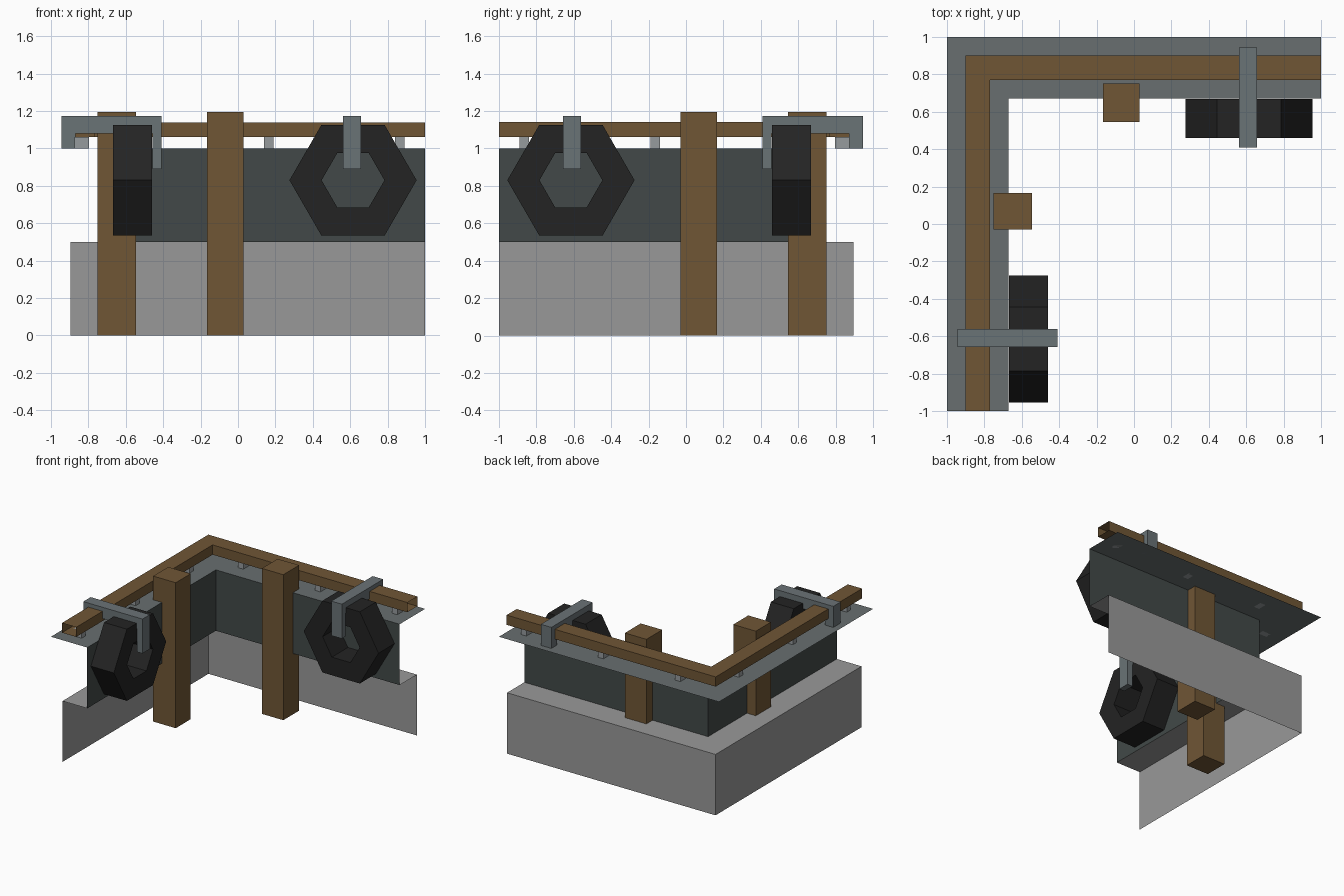
import bpy, bmesh, math

if "Cube" in bpy.data.objects:
    bpy.data.objects.remove(bpy.data.objects["Cube"])


def material(name, r, g, b):
    lin = lambda c: ((c / 255 + 0.055) / 1.055) ** 2.4
    m = bpy.data.materials.new(name)
    m.diffuse_color = (lin(r), lin(g), lin(b), 1)
    m.use_nodes = True
    m.node_tree.nodes["Principled BSDF"].inputs["Base Color"].default_value = m.diffuse_color
    return m


SLAB = material("slate_slab", 104, 111, 112)
WALL = material("dark_wall", 66, 73, 72)
BASE = material("grey_concrete", 153, 153, 153)
WOOD = material("brown_wood", 112, 86, 53)
RUBBER = material("black_rubber", 35, 35, 35)
STEEL = material("steel_bracket", 106, 115, 118)
PEG = material("pale_peg", 150, 155, 157)


def finish(name, bm, mat):
    me = bpy.data.meshes.new(name)
    bm.to_mesh(me)
    me.materials.append(mat)
    bpy.context.collection.objects.link(bpy.data.objects.new(name, me))


def both_arms(name, bm, mat):
    """Part on the back arm, plus its mirror across the corner diagonal."""
    bmesh.ops.recalc_face_normals(bm, faces=bm.faces)
    finish("back_" + name, bm, mat)
    for v in bm.verts:
        v.co.x, v.co.y = -v.co.y, -v.co.x
    bmesh.ops.reverse_faces(bm, faces=bm.faces)
    finish("left_" + name, bm, mat)
    bm.free()


def corner_strip(name, profile, mat):
    """Sweep (offset, z) profile round the L corner as an open sheet."""
    bm = bmesh.new()
    rows = [[bm.verts.new(p) for p in ((1, d, z), (-d, d, z), (-d, -1, z))]
            for d, z in profile]
    for a, b in zip(rows, rows[1:]):
        for i in range(2):
            bm.faces.new((a[i], a[i + 1], b[i + 1], b[i]))
    bmesh.ops.remove_doubles(bm, verts=bm.verts, dist=1e-5)
    finish(name, bm, mat)
    bm.free()


def box(name, x0, x1, y0, y1, z0, z1, mat):
    bm = bmesh.new()
    bmesh.ops.create_cube(bm, size=1)
    for v in bm.verts:
        v.co = (x1 if v.co.x > 0 else x0, y1 if v.co.y > 0 else y0,
                z1 if v.co.z > 0 else z0)
    both_arms(name, bm, mat)


# Stepped quay: top slab, upper wall, ledge with lower wall
corner_strip("top_slab", [(1, 1), (0.67, 1)], SLAB)
corner_strip("upper_wall", [(0.67, 1), (0.67, 0.5)], WALL)
corner_strip("lower_wall", [(0.67, 0.5), (0.895, 0.5), (0.895, 0)], BASE)

# Open-ended square rail
corner_strip("rail", [(0.77, 1.06), (0.77, 1.14), (0.9, 1.14),
                      (0.9, 1.06), (0.77, 1.06)][::-1], WOOD)

# Pegs carrying the rail
for i, x in enumerate((-0.535, 0.165, 0.865)):
    box(f"rail_peg_{i + 1}", x - 0.025, x + 0.025, 0.797, 0.873, 1, 1.06, PEG)

# Mooring posts
box("mooring_post", -0.165, 0.03, 0.545, 0.75, 0, 1.195, WOOD)

# Six-sided tyre fenders with a hole through
bm = bmesh.new()
rings = []
for r, y in ((0.34, 0.46), (0.34, 0.668), (0.168, 0.668), (0.168, 0.46)):
    rings.append([bm.verts.new((0.615 + r * math.cos(math.tau * k / 6), y,
                                0.83 + r * math.sin(math.tau * k / 6)))
                  for k in range(6)])
for j in range(4):
    a, b = rings[j], rings[(j + 1) % 4]
    for k in range(6):
        n = (k + 1) % 6
        bm.faces.new((a[k], a[n], b[n], b[k]))
both_arms("tyre_fender", bm, RUBBER)

# Brackets hooked over the rail and holding the tyres
bm = bmesh.new()
hook = [(0.945, 1), (0.945, 1.173), (0.408, 1.173), (0.408, 0.89),
        (0.458, 0.89), (0.458, 1.08), (0.87, 1.08), (0.87, 1)]
face = bm.faces.new([bm.verts.new((0.562, y, z)) for y, z in hook])
ext = bmesh.ops.extrude_face_region(bm, geom=[face], use_keep_orig=True)
for v in ext["geom"]:
    if isinstance(v, bmesh.types.BMVert):
        v.co.x = 0.658
both_arms("tyre_bracket", bm, STEEL)
